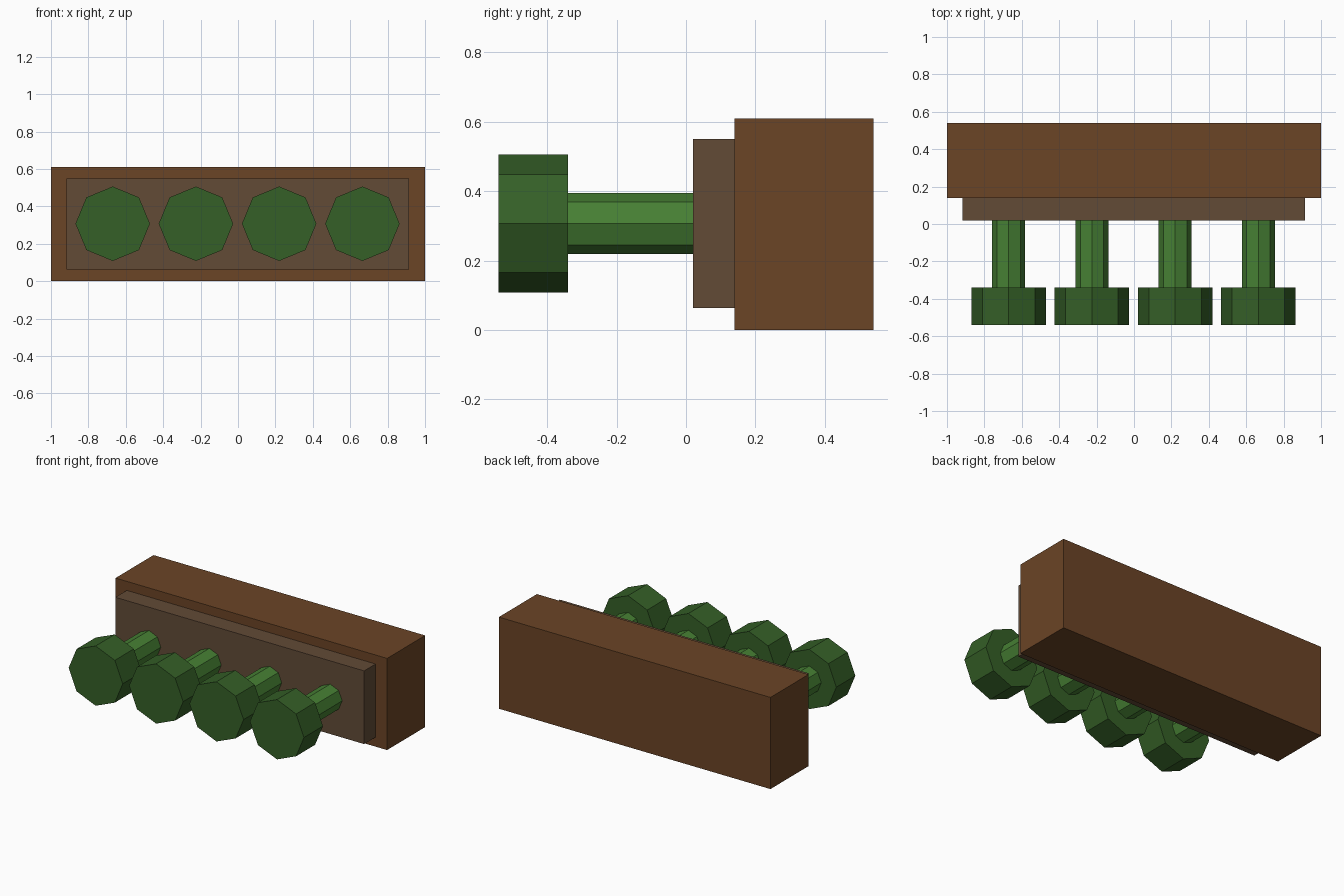
import bpy
import math

if "Cube" in bpy.data.objects:
    bpy.data.objects.remove(bpy.data.objects["Cube"])


def material(name, rgb):
    mat = bpy.data.materials.new(name)
    mat.diffuse_color = (*rgb, 1)
    mat.use_nodes = True
    mat.node_tree.nodes["Principled BSDF"].inputs["Base Color"].default_value = mat.diffuse_color
    return mat


def box(name, x, y, z, mat):
    """Box from (min, max) ranges on each axis."""
    ranges = (x, y, z)
    bpy.ops.mesh.primitive_cube_add(size=1, location=[(a + b) / 2 for a, b in ranges])
    ob = bpy.context.object
    ob.name = name
    ob.scale = [b - a for a, b in ranges]
    bpy.ops.object.transform_apply(location=False, rotation=False, scale=True)
    ob.data.materials.append(mat)


def octagon_rod(name, x, z, radius, y0, y1, mat):
    """Eight-sided prism along y, with corners on the x and z axes."""
    bpy.ops.mesh.primitive_cylinder_add(
        vertices=8, radius=radius, depth=y1 - y0,
        location=(x, (y0 + y1) / 2, z), rotation=(math.pi / 2, 0, 0))
    ob = bpy.context.object
    ob.name = name
    ob.data.materials.append(mat)


wood = material("brown", (0.147, 0.058, 0.019))
trim = material("dull_brown", (0.122, 0.07, 0.037))
green = material("green", (0.035, 0.115, 0.02))
light_green = material("light_green", (0.062, 0.215, 0.034))

# Backing block and the raised plate on its front
box("backing_block", (-1, 1), (0.14, 0.54), (0, 0.61), wood)
box("front_plate", (-0.917, 0.915), (0.02, 0.14), (0.063, 0.55), trim)

# Row of four knobs on stems
for i in range(4):
    x = -0.67 + i * 0.445
    octagon_rod(f"stem_{i + 1}", x, 0.307, 0.088, -0.34, 0.02, light_green)
    octagon_rod(f"knob_{i + 1}", x, 0.307, 0.199, -0.54, -0.34, green)
